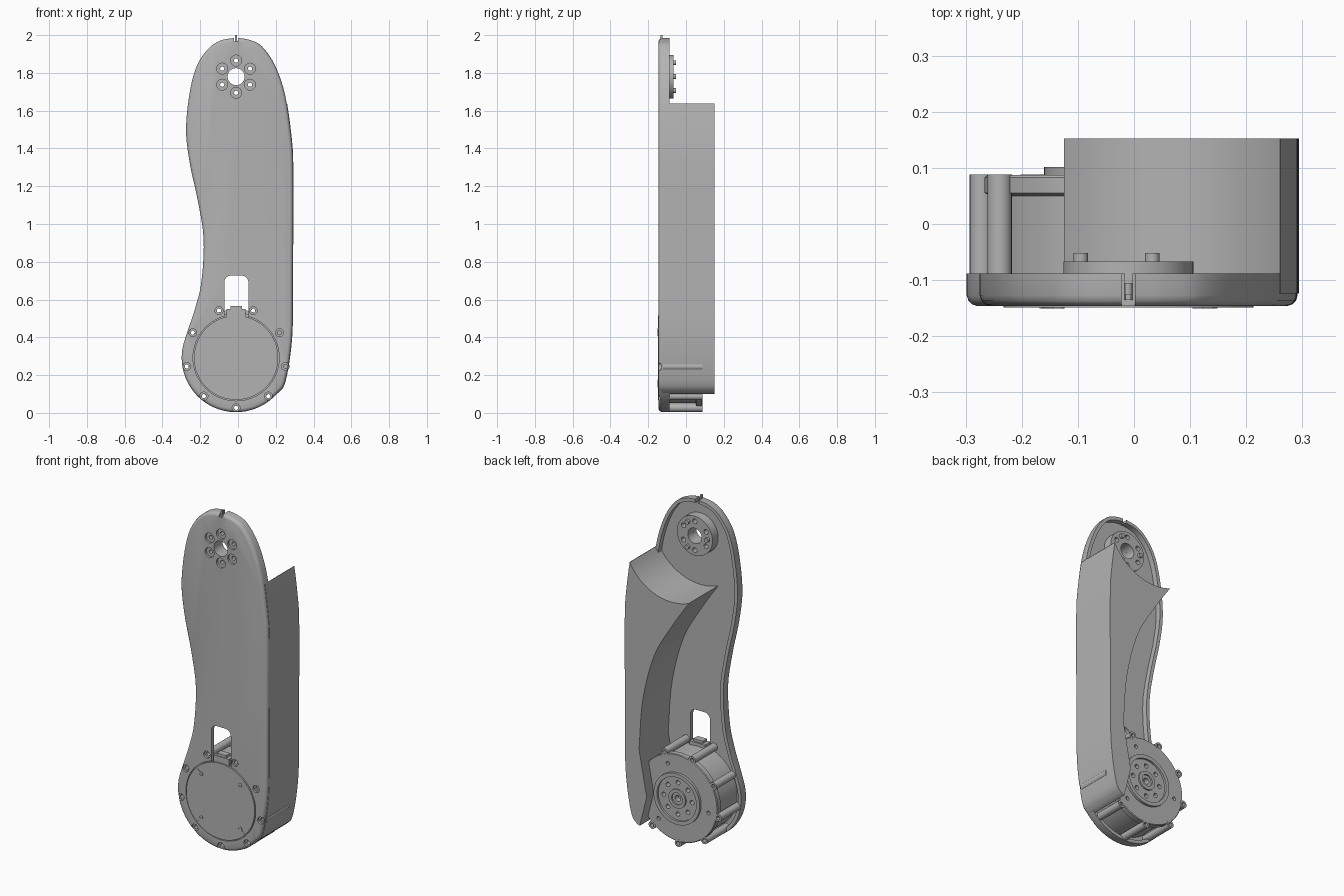
import bpy, bmesh, math
from mathutils import Vector

cube = bpy.data.objects.get("Cube")
if cube:
    bpy.data.objects.remove(cube, do_unlink=True)

grey = bpy.data.materials.new("satin grey")
grey.use_nodes = True
grey.diffuse_color = (0.45, 0.45, 0.45, 1)
grey.node_tree.nodes["Principled BSDF"].inputs["Base Color"].default_value = grey.diffuse_color

CX = -0.01                 # shared axis of both joints
MOTOR, HUB = 0.292, 1.78   # heights of the two joints
FRONT, FLOOR, RIM = -0.146, -0.12, -0.088


def at(points, y):
    """Place a flat (x, z) loop at depth y."""
    return [Vector((x, y, z)) for x, z in points]


def circle(x, z, r, n=32):
    return [(x + r * math.cos(math.tau * i / n), z + r * math.sin(math.tau * i / n)) for i in range(n)]


def polar(z, r, degrees):
    a = math.radians(degrees)
    return CX + r * math.cos(a), z + r * math.sin(a)


def rod(x, z, r, y0, y1, n=24):
    c = circle(x, z, r, n)
    return [at(c, y0), at(c, y1)], False


def tube(x, z, r, hole, y0, y1, n=32):
    a, b = circle(x, z, r, n), circle(x, z, hole, n)
    return [at(a, y0), at(a, y1), at(b, y1), at(b, y0)], True


def box(x0, x1, y0, y1, z0, z1):
    c = [(x0, z0), (x1, z0), (x1, z1), (x0, z1)]
    return [at(c, y0), at(c, y1)], False


def build(name, parts):
    """Bridge each part's loops; a closed part is a ring, an open one is capped."""
    bm = bmesh.new()
    for loops, closed in parts:
        rows = [[bm.verts.new(p) for p in loop] for loop in loops]
        pairs = list(zip(rows, rows[1:]))
        if closed:
            pairs.append((rows[-1], rows[0]))
        else:
            bm.faces.new(rows[0])
            bm.faces.new(rows[-1])
        for a, b in pairs:
            for i in range(len(a)):
                bm.faces.new((a[i - 1], a[i], b[i], b[i - 1]))
    bmesh.ops.recalc_face_normals(bm, faces=bm.faces)
    mesh = bpy.data.meshes.new(name)
    bm.to_mesh(mesh)
    bm.free()
    mesh.materials.append(grey)
    ob = bpy.data.objects.new(name, mesh)
    bpy.context.collection.objects.link(ob)
    return ob


def activate(ob):
    bpy.ops.object.select_all(action='DESELECT')
    ob.select_set(True)
    bpy.context.view_layer.objects.active = ob


def cut(ob, parts):
    cutter = build("cutter", parts)
    cutter.hide_render = True
    mod = ob.modifiers.new("cut", 'BOOLEAN')
    mod.operation, mod.solver, mod.object = 'DIFFERENCE', 'EXACT', cutter
    activate(ob)
    bpy.ops.object.modifier_apply(modifier=mod.name)
    bpy.data.objects.remove(cutter, do_unlink=True)


def spline(points, steps=5):
    """Open smooth curve through the points."""
    p = [Vector(q) for q in points]
    p = [2 * p[0] - p[1]] + p + [2 * p[-1] - p[-2]]
    out = []
    for a, b, c, d in zip(p, p[1:], p[2:], p[3:]):
        for i in range(steps):
            t = i / steps
            q = 2 * b + (c - a) * t + (2 * a - 5 * b + 4 * c - d) * t**2 + (3 * b - a - 3 * c + d) * t**3
            out.append(tuple(q / 2))
    return out + [tuple(p[-2])]


def grow(points, d):
    """Offset a closed anticlockwise loop outwards by d."""
    out = []
    for i, (x, z) in enumerate(points):
        a, b = points[i - 1], points[(i + 1) % len(points)]
        t = Vector((b[0] - a[0], b[1] - a[1])).normalized()
        out.append((x + t.y * d, z - t.x * d))
    return out


# Side outline: crown, waist, round foot, straight edge
crown = [(CX, 1.986), (-.09, 1.972), (-.155, 1.93), (-.217, 1.84), (-.255, 1.7), (-.275, 1.5),
         (-.255, 1.32), (-.212, 1.12), (-.182, .92), (-.193, .7), (-.225, .56), (-.268, .43)]
foot = [polar(MOTOR, 0.288, a) for a in range(170, 350, 15)]
back = [(.285, .4), (.289, .7), (.291, 1), (.291, 1.3), (.283, 1.45), (.25, 1.68),
        (.196, 1.84), (.127, 1.94), (.06, 1.975), (CX, 1.986)]
outline = spline(crown + foot + back)[:-1]

# Plate: rounded front edge, raised rim around a recessed back
inner = grow(outline, -0.02)
plate = build("side_plate", [([
    at(inner, FLOOR), at(inner, RIM), at(outline, RIM), at(outline, -.127),
    at(grow(outline, -.003), -.137), at(grow(outline, -.009), -.143), at(grow(outline, -.018), FRONT)], False)])

bolts = [polar(MOTOR, 0.265, a) for a in range(-90, 270, 40)]
hub_holes = [polar(HUB, 0.085, a) for a in range(30, 390, 60)]
cut(plate, [rod(x, z, .021, -.2, -.133) for x, z in bolts]
    + [rod(x, z, .029, -.2, -.133) for x, z in hub_holes]
    + [rod(CX, MOTOR, .228, -.2, -.136, 64), box(CX - .012, CX + .012, -.2, 0, 1.965, 2.1)])

# Through holes and the cable window with rounded upper corners
window = [(-.072, .48), (.055, .48)] + [(.02 + .035 * math.cos(a), .692 + .035 * math.sin(a))
          for a in (math.pi * i / 12 for i in range(7))]
window += [(-.037 + .035 * math.cos(a), .692 + .035 * math.sin(a)) for a in (math.pi * i / 12 for i in range(6, 13))]
cut(plate, [rod(x, z, .011, -.2, 0) for x, z in bolts + hub_holes]
    + [rod(CX, HUB, .045, -.2, 0, 32), ([at(window, -.2), at(window, 0)], False)])

build("crown_pin", [rod(CX, 1.968, .007, -.135, -.105, 12), box(CX - .005, CX + .005, -.135, -.125, 1.96, 2)])

# Deep guard along the straight edge, hollowed round the hub and the waist
edge = [p for p in grow(outline, .002) if p[0] > .15 and .1 <= p[1] <= 1.64]
top = [polar(HUB, 0.307, a) for a in range(-28, -115, -4)]
waist = spline([top[-1], (-.02, 1.34), (.1, 1.13), (.175, .85), (.2, .55)])[1:]
guard = edge + top + waist + [(.15, .28), (.195, .1)]
build("edge_guard", [([at(guard, FLOOR - .004), at(guard, .152)], False)])

# Upper hub with locating pins
hub = build("upper_hub", [tube(CX, HUB, .116, .045, FLOOR - .002, -.067, 48)])
cut(hub, [rod(x, z, .014, -.2, 0) for x, z in hub_holes])
build("hub_pins", [rod(*polar(HUB, .085, a), .013, -.08, -.052) for a in (60, 180, 300)])

# Motor: turned body with stepped output face
profile = [(.24, -.125), (.24, .05), (.256, .055), (.256, .083), (.252, .087), (.15, .087), (.15, .102),
           (.128, .102), (.128, .09), (.055, .09), (.055, .099), (.035, .099), (.035, .09), (.018, .09), (.018, .06)]
motor = build("motor_body", [([at(circle(CX, MOTOR, r, 72), y) for r, y in profile], False)])
cut(motor, [rod(*polar(MOTOR, .092, a), .013, .06, .2, 16) for a in range(0, 360, 45)]
    + [rod(*polar(MOTOR, .2, a), .011, .07, .2, 16) for a in (70, 190, 310)])
build("motor_columns", [tube(x, z, .022, .011, FLOOR - .002, .088, 20) for x, z in bolts])

# Front cover with screws and radial slots
build("motor_cover", [rod(CX, MOTOR, .223, -.137, -.149, 64)])
build("cover_screws", [tube(*polar(MOTOR, .18, a), .013, .007, -.148, -.151, 16) for a in range(45, 360, 90)])
ribs = []
for a in range(45, 360, 90):
    u = Vector(polar(0, 1, a)) - Vector((CX, 0))
    w = Vector((-u.y, u.x)) * .004
    c = Vector((CX, MOTOR))
    quad = [c + u * .192 - w, c + u * .22 - w, c + u * .22 + w, c + u * .192 + w]
    ribs.append(([at(quad, -.148), at(quad, -.151)], False))
build("cover_ribs", ribs)

# Cable clip below the window
build("cable_clip", [box(-.06, .04, -.142, -.09, .51, .55), box(-.04, .02, -.138, -.1, .545, .565)])

for ob in list(bpy.context.collection.objects):
    if ob.type == 'MESH' and grey.name in ob.data.materials:
        activate(ob)
        bpy.ops.object.shade_smooth_by_angle(angle=math.radians(30))
